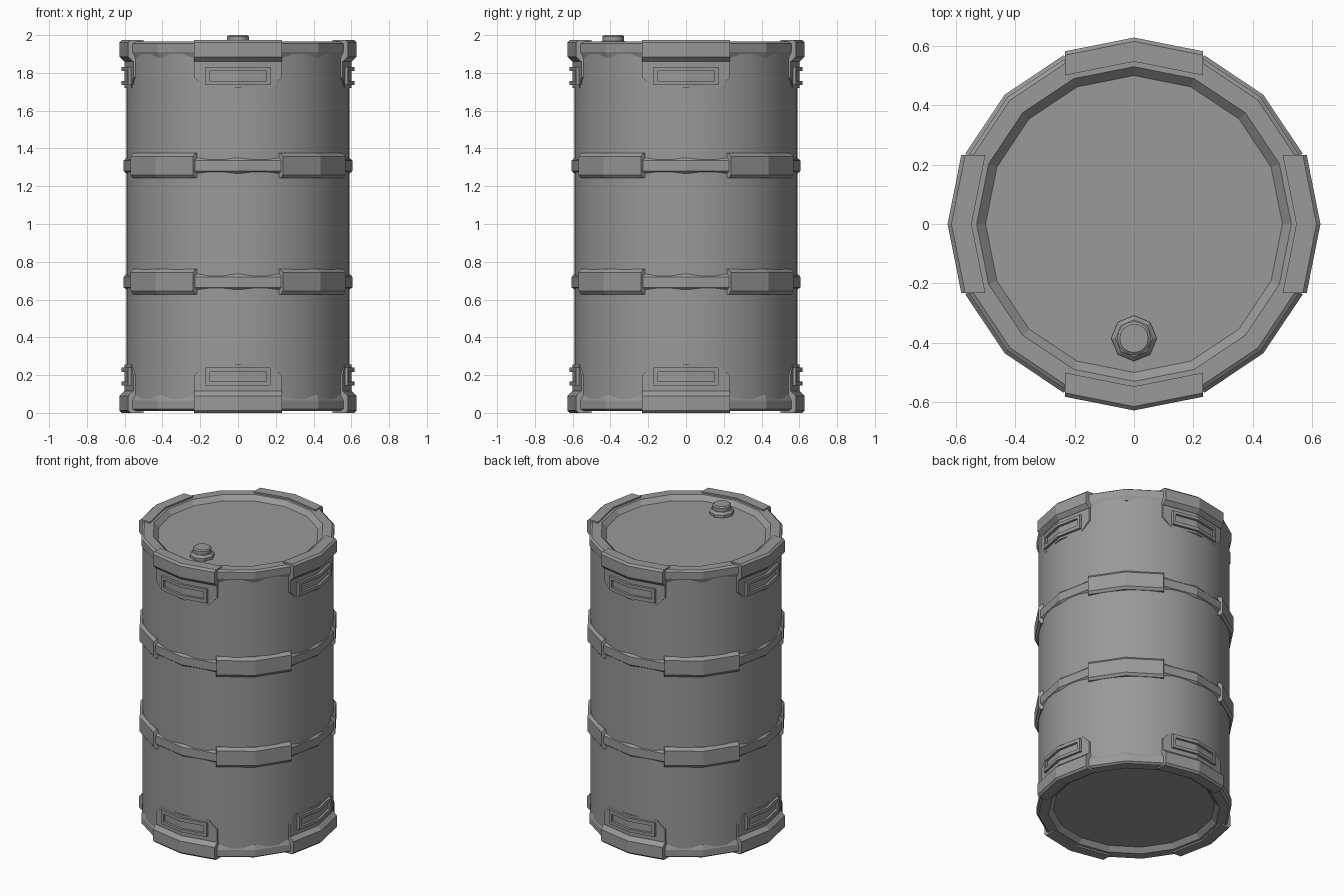
import bpy, bmesh, math
from mathutils import Matrix

cube = bpy.data.objects.get("Cube")
if cube:
    bpy.data.objects.remove(cube, do_unlink=True)

steel = bpy.data.materials.new("grey_steel")
steel.use_nodes = True
COLOR = (0.32, 0.32, 0.32, 1)
steel.diffuse_color = COLOR
steel.node_tree.nodes["Principled BSDF"].inputs["Base Color"].default_value = COLOR

HEIGHT = 1.975                      # drum without the plug
BEND = math.tan(math.pi / 16)       # fold of plates that follow the 16-sided rim


def finish(name, bm, smooth=False):
    bmesh.ops.recalc_face_normals(bm, faces=bm.faces)
    mesh = bpy.data.meshes.new(name)
    bm.to_mesh(mesh)
    bm.free()
    mesh.materials.append(steel)
    obj = bpy.data.objects.new(name, mesh)
    bpy.context.collection.objects.link(obj)
    if smooth:
        bpy.context.view_layer.objects.active = obj
        obj.select_set(True)
        bpy.ops.object.shade_smooth_by_angle(angle=math.radians(20))
        obj.select_set(False)
    return obj


def skin(bm, rings, closed):
    """Bridge equal closed sections; cap the ends when not closed."""
    n = len(rings[0])
    pairs = list(zip(rings, rings[1:]))
    if closed:
        pairs.append((rings[-1], rings[0]))
    for a, b in pairs:
        for i in range(n):
            j = (i + 1) % n
            bm.faces.new((a[i], a[j], b[j], b[i]))
    if not closed:
        bm.faces.new(rings[0])
        bm.faces.new(rings[-1])


def revolve(name, profile, sides, smooth=False):
    """Ring with a closed (radius, z) section."""
    bm = bmesh.new()
    rings = []
    for k in range(sides):
        a = math.tau * k / sides
        rings.append([bm.verts.new((r * math.sin(a), -r * math.cos(a), z)) for r, z in profile])
    skin(bm, rings, True)
    return finish(name, bm, smooth)


def disc_stack(name, levels, sides, at=(0, 0), smooth=False):
    """Solid of stacked discs, given as (radius, z)."""
    bm = bmesh.new()
    rings = [[bm.verts.new((at[0] + r * math.sin(math.tau * k / sides),
                            at[1] - r * math.cos(math.tau * k / sides), z))
              for k in range(sides)] for r, z in levels]
    skin(bm, rings, False)
    return finish(name, bm, smooth)


def folded(name, stations, angle, flip=False):
    """Plate folded at x = 0; each station is x and a (depth, z) section."""
    bm = bmesh.new()
    rings = [[bm.verts.new((x, -(d - BEND * abs(x)), HEIGHT - z if flip else z))
              for d, z in section] for x, section in stations]
    skin(bm, rings, False)
    bm.transform(Matrix.Rotation(angle, 4, 'Z'))
    return finish(name, bm)


def slab(d_in, d_out, low, high):
    return [(d_in, low), (d_in, high), (d_out, high), (d_out, low)]


# Drum shell, with recessed lid and base
disc_stack("shell", [(0.59, 0.04), (0.59, 1.935)], 48, smooth=True)

# Folded rims at the top and bottom
rim = [(0.50, 1.92), (0.50, 1.935), (0.53, 1.965), (0.59, 1.965),
       (0.604, 1.955), (0.604, 1.91), (0.592, 1.88), (0.56, 1.88)]
revolve("top_rim", rim, 16)
revolve("bottom_rim", [(r, HEIGHT - z) for r, z in rim], 16)

# Rolling hoops: a slim ring with four wider raised straps on the diagonals
for label, z in (("lower", 0.695), ("upper", 1.31)):
    revolve(label + "_hoop", [(0.57, z - 0.045), (0.592, z - 0.042), (0.605, z - 0.03),
                              (0.605, z + 0.025), (0.592, z + 0.04), (0.57, z + 0.045)], 16)
    strap = [(0.57, z - 0.067), (0.603, z - 0.067), (0.616, z - 0.05),
             (0.616, z + 0.048), (0.598, z + 0.067), (0.57, z + 0.067)]
    for i in range(4):
        folded(f"{label}_strap_{i + 1}", [(x, strap) for x in (-0.234, 0, 0.234)],
               math.radians(45 + 90 * i))

# Four clamps with handles at each end of the drum
clamp = [(0.547, 1.93), (0.547, 1.975), (0.615, 1.975), (0.628, 1.962),
         (0.628, 1.885), (0.602, 1.86), (0.57, 1.86)]
for label, flip in (("top", False), ("bottom", True)):
    for i in range(4):
        turn = math.radians(90 * i)
        tag = f"_{i + 1}"
        folded(label + "_clamp" + tag, [(x, clamp) for x in (-0.232, 0, 0.232)], turn, flip)
        # Backing plate with clipped corners
        folded(label + "_plate" + tag,
               [(x, slab(0.56, 0.6, low, 1.87)) for x, low in
                ((-0.23, 1.775), (-0.175, 1.72), (0, 1.72), (0.175, 1.72), (0.23, 1.775))],
               turn, flip)
        # Raised frame around the hand slot
        for part, low, high in (("lower_bar", 1.735, 1.758), ("upper_bar", 1.81, 1.83)):
            folded(f"{label}_{part}{tag}",
                   [(x, slab(0.58, 0.616, low, high)) for x in (-0.172, 0, 0.172)], turn, flip)
        for part, x in (("right_bar", -0.172), ("left_bar", 0.152)):
            folded(f"{label}_{part}{tag}",
                   [(x + dx, slab(0.58, 0.616, 1.758, 1.81)) for dx in (0, 0.02)], turn, flip)

# Filler plug on the lid
PLUG = (0, -0.385)
disc_stack("plug_nut", [(0.077, 1.93), (0.077, 1.953), (0.062, 1.968)], 8, PLUG)
disc_stack("plug_cap", [(0.057, 1.96), (0.057, 1.993), (0.048, 2.0)], 16, PLUG, True)
